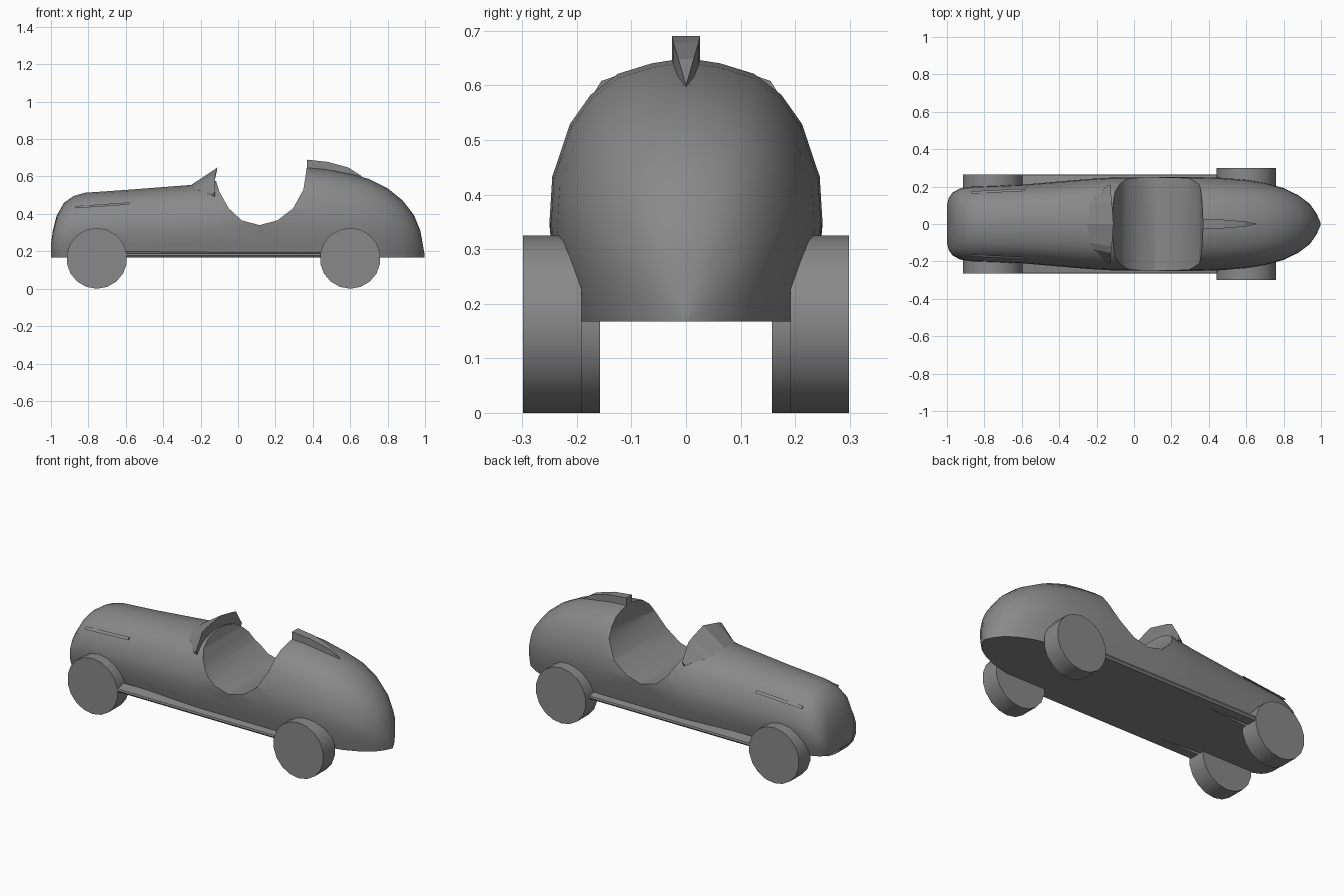
import bpy, bmesh, math
from mathutils import Vector, Matrix

if "Cube" in bpy.data.objects:
    bpy.data.objects.remove(bpy.data.objects["Cube"], do_unlink=True)

grey = bpy.data.materials.new("plain_grey")
grey.use_nodes = True
grey.diffuse_color = (0.25, 0.25, 0.25, 1)
grey.node_tree.nodes["Principled BSDF"].inputs["Base Color"].default_value = grey.diffuse_color


def finish(name, bm):
    bmesh.ops.recalc_face_normals(bm, faces=bm.faces)
    mesh = bpy.data.meshes.new(name)
    bm.to_mesh(mesh)
    bm.free()
    mesh.materials.append(grey)
    obj = bpy.data.objects.new(name, mesh)
    bpy.context.collection.objects.link(obj)
    return obj


def smooth(obj, degrees=35):
    bpy.ops.object.select_all(action='DESELECT')
    obj.select_set(True)
    bpy.context.view_layer.objects.active = obj
    bpy.ops.object.shade_smooth_by_angle(angle=math.radians(degrees))


def loft(name, rings):
    """Skin closed rings of equal length and cap both ends."""
    bm = bmesh.new()
    rows = [[bm.verts.new(p) for p in ring] for ring in rings]
    n = len(rows[0])
    for a, b in zip(rows, rows[1:]):
        for i in range(n):
            j = (i + 1) % n
            bm.faces.new((a[i], a[j], b[j], b[i]))
    bm.faces.new(rows[0])
    bm.faces.new(rows[-1])
    bmesh.ops.remove_doubles(bm, verts=bm.verts, dist=0.0001)
    return finish(name, bm)


def prism(name, profile, y0, y1):
    return loft(name, [[(x, y, z) for x, z in profile] for y in (y0, y1)])


# Body shell: one half section scaled along stations of x, half width, top
floor = 0.167
half = [(0.86, 0), (0.95, 0.2), (1, 0.38), (0.98, 0.55),
        (0.85, 0.75), (0.7, 0.86), (0.5, 0.94), (0.25, 0.98)]
section = half + [(0, 1)] + [(-y, z) for y, z in reversed(half)]
stations = [
    (-1, 0.10, 0.24), (-0.99, 0.14, 0.31), (-0.97, 0.168, 0.39),
    (-0.93, 0.19, 0.46), (-0.88, 0.198, 0.495), (-0.82, 0.202, 0.513),
    (-0.6, 0.21, 0.528), (-0.25, 0.24, 0.555), (-0.12, 0.248, 0.575),
    (0.12, 0.25, 0.63), (0.37, 0.25, 0.65), (0.47, 0.247, 0.642),
    (0.6, 0.236, 0.615), (0.7, 0.22, 0.587), (0.8, 0.192, 0.537),
    (0.88, 0.153, 0.472), (0.94, 0.108, 0.395), (0.975, 0.058, 0.31),
    (0.998, 0.006, 0.18)]
body = loft("body", [[(x, y * w, floor + z * (top - floor)) for y, z in section]
                     for x, w, top in stations])

# Cockpit opening scooped across the whole width
scoop = [(-0.11, 0.8), (-0.125, 0.6), (-0.1, 0.52), (-0.05, 0.43),
         (0.02, 0.365), (0.115, 0.34), (0.21, 0.365), (0.295, 0.43),
         (0.35, 0.53), (0.37, 0.66), (0.37, 0.8)]
cutter = prism("cockpit_cutter", scoop, -0.4, 0.4)
cutter.hide_render = True
cut = body.modifiers.new("cockpit", 'BOOLEAN')
cut.object = cutter
cut.solver = 'EXACT'
bpy.context.view_layer.objects.active = body
bpy.ops.object.modifier_apply(modifier=cut.name)
bpy.data.objects.remove(cutter, do_unlink=True)
smooth(body)

# Windscreen: triangular wedge swept across the cowl
screen_half = [  # front foot, top edge, back foot
    [(-0.14, 0.208, 0.5), (-0.122, 0.21, 0.52), (-0.125, 0.2, 0.49)],
    [(-0.215, 0.135, 0.53), (-0.122, 0.155, 0.608), (-0.13, 0.14, 0.53)],
    [(-0.24, 0.1, 0.54), (-0.118, 0.12, 0.62), (-0.13, 0.1, 0.55)]]
middle = [(-0.25, 0, 0.555), (-0.11, 0, 0.648), (-0.13, 0, 0.56)]
mirrored = [[(x, -y, z) for x, y, z in ring] for ring in reversed(screen_half)]
loft("windscreen", screen_half + [middle] + mirrored)

# Headrest fin: tapers to a point along the tail
fin = [(0.368, 0.026, 0.69), (0.48, 0.023, 0.678), (0.59, 0.014, 0.648),
       (0.66, 0.001, 0.603)]
loft("headrest_fin", [[(x, -w, top), (x, w, top), (x, w, top - 0.07),
                       (x, -w, top - 0.07)] for x, w, top in fin])

for name, side in (("left", 1), ("right", -1)):
    # Running boards between the wheels
    board = [(0.2, 0.167), (0.255, 0.167), (0.265, 0.178), (0.262, 0.188), (0.2, 0.198)]
    loft("running_board_" + name,
         [[(x, side * y, z) for y, z in board] for x in (-0.64, 0.46)])
    # Wheels: the rear pair is set wider
    for end, x, y in (("front", -0.755, 0.2115), ("rear", 0.6, 0.245)):
        bm = bmesh.new()
        place = Matrix.Translation((x, side * y, 0.1625)) @ Matrix.Rotation(math.pi / 2, 4, 'X')
        bmesh.ops.create_cone(bm, cap_ends=True, segments=18, radius1=0.1625,
                              radius2=0.1625, depth=0.108, matrix=place)
        smooth(finish(f"{end}_wheel_{name}", bm))

# Raised bonnet seam on each flank
for side in (1, -1):
    loft("bonnet_seam", [[(x, side * (y - 0.01), z), (x, side * (y + 0.003), z),
                          (x, side * (y - 0.01), z + 0.012)]
                         for x, y, z in ((-0.87, 0.172, 0.43), (-0.58, 0.186, 0.45))])
